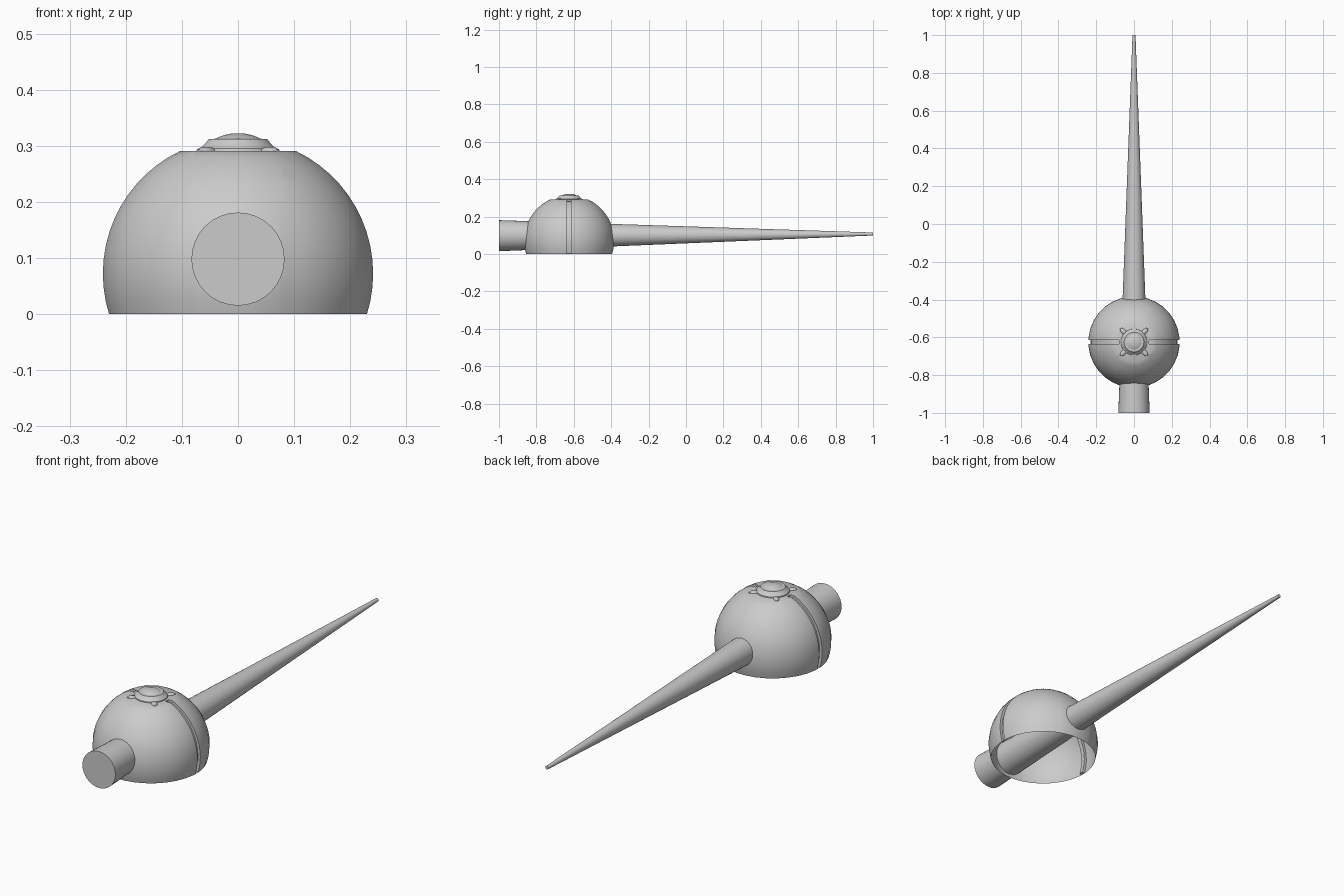
import bpy, bmesh, math
from mathutils import Vector, Matrix

cube = bpy.data.objects.get("Cube")
if cube:
    bpy.data.objects.remove(cube, do_unlink=True)

grey = bpy.data.materials.new("plain grey")
grey.use_nodes = True
grey.diffuse_color = (0.6, 0.6, 0.6, 1)
grey.node_tree.nodes["Principled BSDF"].inputs["Base Color"].default_value = (0.6, 0.6, 0.6, 1)

HUB_Y = -0.625       # hub axis
TOP = 0.291          # flat top of the dome
RADIUS, MID = 0.242, 0.072


def finish(bm, name):
    bmesh.ops.recalc_face_normals(bm, faces=bm.faces)
    mesh = bpy.data.meshes.new(name)
    bm.to_mesh(mesh)
    bm.free()
    mesh.materials.append(grey)
    obj = bpy.data.objects.new(name, mesh)
    bpy.context.collection.objects.link(obj)
    bpy.ops.object.select_all(action="DESELECT")
    obj.select_set(True)
    bpy.context.view_layer.objects.active = obj
    bpy.ops.object.shade_smooth_by_angle(angle=math.radians(30))
    return obj


def lathe(profile, sides):
    """Revolve (radius, height) points about the hub axis, closing the top."""
    bm = bmesh.new()
    rings = []
    for r, z in profile:
        angles = [2 * math.pi * (i + 0.5) / sides for i in range(sides)]
        rings.append([bm.verts.new((r * math.cos(a), HUB_Y + r * math.sin(a), z)) for a in angles])
    for low, high in zip(rings, rings[1:]):
        for i in range(sides):
            j = (i + 1) % sides
            bm.faces.new((low[i], low[j], high[j], high[i]))
    bm.faces.new(rings[-1])
    return bm


# Open hollow dome with a flat top
start = math.asin(-MID / RADIUS)
end = math.asin((TOP - MID) / RADIUS)
steps = 14
arc = [start + (end - start) * i / steps for i in range(steps + 1)]
bm = lathe([(RADIUS * math.cos(a), MID + RADIUS * math.sin(a)) for a in arc], 32)

# Cut strips for the two side grooves, then push them inwards
cuts = [((0, HUB_Y + s * 0.01, 0), (0, 1, 0)) for s in (-1, 1)]
cuts += [((s * 0.08, 0, 0), (1, 0, 0)) for s in (-1, 1)]
for point, normal in cuts:
    bmesh.ops.bisect_plane(bm, geom=bm.verts[:] + bm.edges[:] + bm.faces[:],
                           plane_co=point, plane_no=normal, dist=1e-5)
strip = []
for f in bm.faces:
    c = f.calc_center_median()
    if abs(c.y - HUB_Y) < 0.0099 and abs(c.x) > 0.08:
        strip.append(f)
moved = bmesh.ops.extrude_face_region(bm, geom=strip)["geom"]
bmesh.ops.delete(bm, geom=strip, context="FACES")
centre = Vector((0, HUB_Y, MID))
for v in moved:
    if isinstance(v, bmesh.types.BMVert):
        d = v.co - centre
        v.co.x -= 0.012 * d.x / d.length
        v.co.z = max(0, v.co.z - 0.012 * d.z / d.length)
finish(bm, "dome_shell")

# Stepped button on the flat top, with a rounded crown
button = [(0.07, TOP), (0.069, 0.295), (0.063, 0.299), (0.057, 0.306), (0.052, 0.312), (0.04, 0.3125)]
finish(lathe(button, 32), "top_button")
crown = [(0.041, 0.312), (0.034, 0.3155), (0.025, 0.319), (0.014, 0.3213), (0.004, 0.322)]
finish(lathe(crown, 32), "button_crown")

# Four small rounded lugs around the button
for i, name in enumerate(("back_left", "back_right", "front_right", "front_left")):
    bm = bmesh.new()
    place = (Matrix.Translation((0, HUB_Y, TOP)) @ Matrix.Rotation(math.pi / 4 + i * math.pi / 2, 4, "Z")
             @ Matrix.Translation((0.08, 0, 0)) @ Matrix.Diagonal((0.022, 0.012, 0.007, 1)))
    bmesh.ops.create_uvsphere(bm, u_segments=16, v_segments=8, radius=1, matrix=place)
    finish(bm, name + "_lug")

# Long tapered spike running through the dome
bm = bmesh.new()
ends = []
for y, r, z in ((-1, 0.083, 0.098), (1, 0.008, 0.107)):
    angles = [2 * math.pi * i / 32 for i in range(32)]
    ends.append([bm.verts.new((r * math.cos(a), y, z + r * math.sin(a))) for a in angles])
    bm.faces.new(ends[-1])
for i in range(32):
    j = (i + 1) % 32
    bm.faces.new((ends[0][i], ends[0][j], ends[1][j], ends[1][i]))
finish(bm, "tapered_spike")
